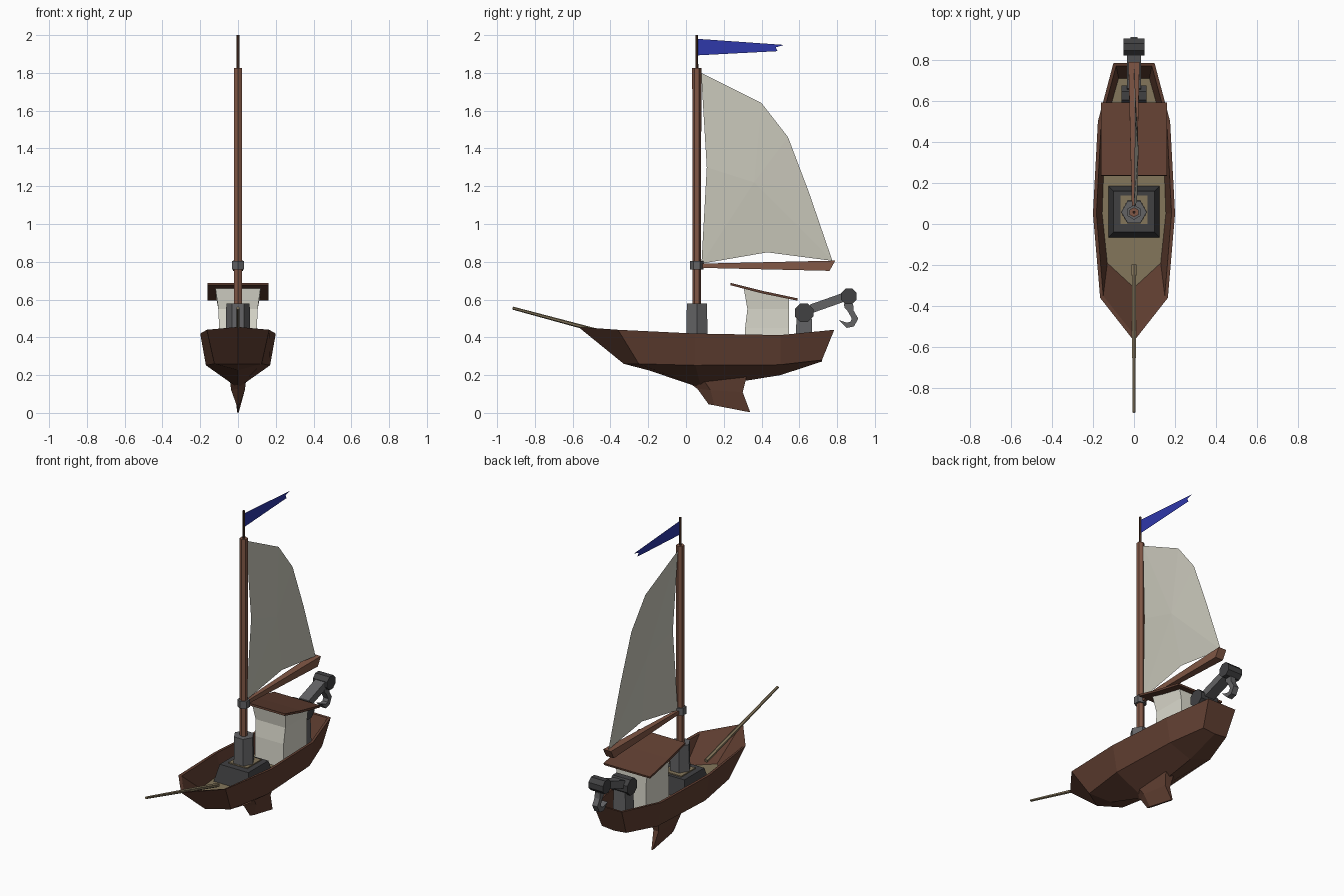
import bpy, bmesh, math
from mathutils import Vector

if "Cube" in bpy.data.objects:
    bpy.data.objects.remove(bpy.data.objects["Cube"])


def material(name, rgb):
    m = bpy.data.materials.new(name)
    m.diffuse_color = (*rgb, 1)
    m.use_nodes = True
    m.node_tree.nodes["Principled BSDF"].inputs["Base Color"].default_value = m.diffuse_color
    return m


DARK_WOOD = material("dark wood", (0.118, 0.049, 0.031))
MAST_WOOD = material("mast wood", (0.22, 0.096, 0.06))
POLE_WOOD = material("pole wood", (0.06, 0.025, 0.014))
DECK = material("deck tan", (0.23, 0.18, 0.105))
CANVAS = material("canvas", (0.58, 0.57, 0.49))
PLASTER = material("cabin white", (0.72, 0.71, 0.62))
IRON = material("iron grey", (0.125, 0.125, 0.13))
DARK_IRON = material("dark iron", (0.052, 0.052, 0.055))
BLUE = material("flag blue", (0.028, 0.04, 0.40))


def build(name, verts, faces, *mats, rule=None, weld=False):
    """Make a flat-shaded object from points and faces."""
    bm = bmesh.new()
    vs = [bm.verts.new(v) for v in verts]
    for i, f in enumerate(faces):
        face = bm.faces.new([vs[k] for k in f])
        if rule:
            face.material_index = rule(i)
    if weld:
        bmesh.ops.remove_doubles(bm, verts=bm.verts, dist=1e-4)
    bmesh.ops.recalc_face_normals(bm, faces=bm.faces)
    me = bpy.data.meshes.new(name)
    bm.to_mesh(me)
    bm.free()
    for m in mats:
        me.materials.append(m)
    ob = bpy.data.objects.new(name, me)
    bpy.context.collection.objects.link(ob)
    return ob


def loft(name, rings, mat):
    """Closed skin through rings of equal point count."""
    n = len(rings[0])
    faces = [(a * n + i, a * n + (i + 1) % n, (a + 1) * n + (i + 1) % n, (a + 1) * n + i)
             for a in range(len(rings) - 1) for i in range(n)]
    last = (len(rings) - 1) * n
    faces += [tuple(range(n)), tuple(range(last, last + n))]
    return build(name, [p for r in rings for p in r], faces, mat)


def rod(name, a, b, ra, rb, sides, mat, turn=0.0):
    """Tapered prism between two points."""
    a, b = Vector(a), Vector(b)
    d = (b - a).normalized()
    u = d.cross(Vector((1, 0, 0)) if abs(d.x) < 0.9 else Vector((0, 1, 0))).normalized()
    w = d.cross(u)
    ring = lambda c, r: [c + r * (math.cos(t) * u + math.sin(t) * w)
                         for t in (turn + 2 * math.pi * i / sides for i in range(sides))]
    return loft(name, [ring(a, ra), ring(b, rb)], mat)


def rect(hx, y0, y1, z):
    return [(-hx, y0, z), (hx, y0, z), (hx, y1, z), (-hx, y1, z)]


def extrude_x(name, profile, h, mat):
    """Side profile (y, z) given width across x."""
    return loft(name, [[(-h, y, z) for y, z in profile], [(h, y, z) for y, z in profile]], mat)


# Hull: each station lists deck edge, inner rim, outer rim, chine, keel as (x, y, z)
stations = [
    [(0, -.31, .30), (0, -.54, .45), (0, -.57, .455), (0, -.33, .26), (0, -.33, .26)],
    [(.13, -.19, .30), (.15, -.35, .435), (.165, -.36, .44), (.125, -.25, .26), (0, -.20, .226)],
    [(.155, .05, .30), (.183, .05, .42), (.20, .05, .42), (.17, .05, .252), (0, .08, .132)],
    [(.14, .48, .30), (.16, .5, .412), (.176, .5, .412), (.15, .5, .255), (0, .5, .20)],
    [(.075, .71, .30), (.087, .77, .438), (.10, .785, .44), (.085, .72, .28), (0, .72, .272)],
]
pts = []
for s in stations:
    pts += s + [(-x, y, z) for x, y, z in s[3::-1]]
N = 9
faces = [(a * N + i, a * N + (i + 1) % N, (a + 1) * N + (i + 1) % N, (a + 1) * N + i)
         for a in range(4) for i in range(N)]
e = 4 * N
faces += [(e + 2, e + 3, e + 4, e + 5, e + 6), (e + 1, e + 2, e + 6, e + 7), (e, e + 1, e + 7, e + 8)]


def clean_hull():
    # Collapse the bow station to the centreline by sharing its points
    same = {4: 3, 5: 3, 6: 2, 7: 1, 8: 0}
    out, tan = [], []
    for i, f in enumerate(faces):
        g = list(dict.fromkeys(same.get(k, k) for k in f))
        if len(g) > 2:
            out.append(g)
            tan.append(1 if i < 36 and i % N == 8 else 0)
    used = sorted({k for f in out for k in f})
    idx = {k: j for j, k in enumerate(used)}
    build("hull", [pts[k] for k in used], [[idx[k] for k in f] for f in out],
          DARK_WOOD, DECK, rule=lambda i: tan[i])


clean_hull()

# Keel fin, wedge-shaped towards its lower edge
loft("keel_fin", [
    [(0, -.03, .19), (.042, .10, .165), (.03, .32, .19), (-.03, .32, .19), (-.042, .10, .165)],
    [(0, .06, .128), (.036, .13, .12), (.018, .30, .11), (-.018, .30, .11), (-.036, .13, .12)],
    [(0, .12, .045), (.007, .15, .04), (.004, .34, .003), (-.004, .34, .003), (-.007, .15, .04)],
], DARK_WOOD)

# Bowsprit
rod("bowsprit", (0, -.20, .362), (0, -.918, .555), .013, .008, 6, DECK)

# Mast step: chest, plate and socket
loft("mast_chest", [rect(.125, -.065, .185, .30), rect(.10, -.04, .16, .405)], DARK_IRON)
loft("mast_plate", [rect(.065, 0, .14, .404), rect(.065, 0, .14, .412)], DECK)
rod("mast_socket", (0, .058, .40), (0, .058, .58), .064, .062, 6, IRON, math.pi / 6)

# Mast, collar, topmast and pennant
rod("mast", (0, .057, .56), (0, .057, 1.825), .023, .024, 6, MAST_WOOD)
rod("boom_collar", (0, .057, .76), (0, .057, .805), .036, .036, 6, IRON)
rod("topmast", (0, .057, 1.82), (0, .057, 2.0), .008, .007, 5, POLE_WOOD)
build("pennant", [(0, .064, 1.98), (0, .52, 1.948), (0, .475, 1.935), (0, .485, 1.915), (0, .064, 1.893)],
      [(0, 1, 2), (0, 2, 4), (2, 3, 4)], BLUE)

# Boom, thicker at its slanted outer end
loft("boom", [
    [(-.01, .07, .768), (.01, .07, .768), (.01, .07, .79), (-.01, .07, .79)],
    [(-.027, .76, .752), (.027, .76, .752), (.027, .79, .806), (-.027, .79, .806)],
], MAST_WOOD)

# Sail with a slight belly
edge = [(0, .08, 1.80), (.004, .40, 1.64), (.004, .54, 1.46), (.004, .65, 1.17),
        (0, .775, .805), (.006, .43, .85), (0, .082, .79), (.015, .11, 1.30)]
build("sail", edge + [(.022, .36, 1.22)], [(i, (i + 1) % 8, 8) for i in range(8)], CANVAS)

# Cabin with waisted walls, and its bent roof
loft("cabin", [rect(.10, .31, .545, .30), rect(.10, .313, .545, .45), rect(.104, .325, .545, .55),
               [(-.12, .305, .665), (.12, .305, .665), (.115, .545, .605), (-.115, .545, .605)]], PLASTER)
extrude_x("cabin_roof", [(.235, .676), (.40, .633), (.59, .594), (.592, .606), (.40, .647), (.237, .688)],
          .162, DARK_WOOD)

# Stern crane: post, drum, arm, pulley and hook
loft("crane_post", [rect(.045, .58, .67, .30), rect(.04, .585, .665, .53)], IRON)
rod("crane_drum", (-.062, .625, .53), (.062, .625, .53), .053, .053, 8, DARK_IRON, math.pi / 8)
extrude_x("crane_arm", [(.63, .515), (.66, .575), (.85, .642), (.87, .60)], .034, IRON)
rod("crane_pulley", (-.05, .862, .617), (.05, .862, .617), .045, .045, 8, DARK_IRON, math.pi / 8)
outer = [(.835, .58), (.885, .575), (.888, .54), (.912, .50), (.89, .458), (.85, .45), (.808, .492)]
inner = [(.835, .58), (.84, .555), (.855, .54), (.878, .50), (.87, .482), (.85, .478), (.808, .494)]
for a in range(1):
    h, n = .018, len(outer)
    prof = outer + inner[-2:0:-1]
    extrude_x("crane_hook", prof, h, IRON)
